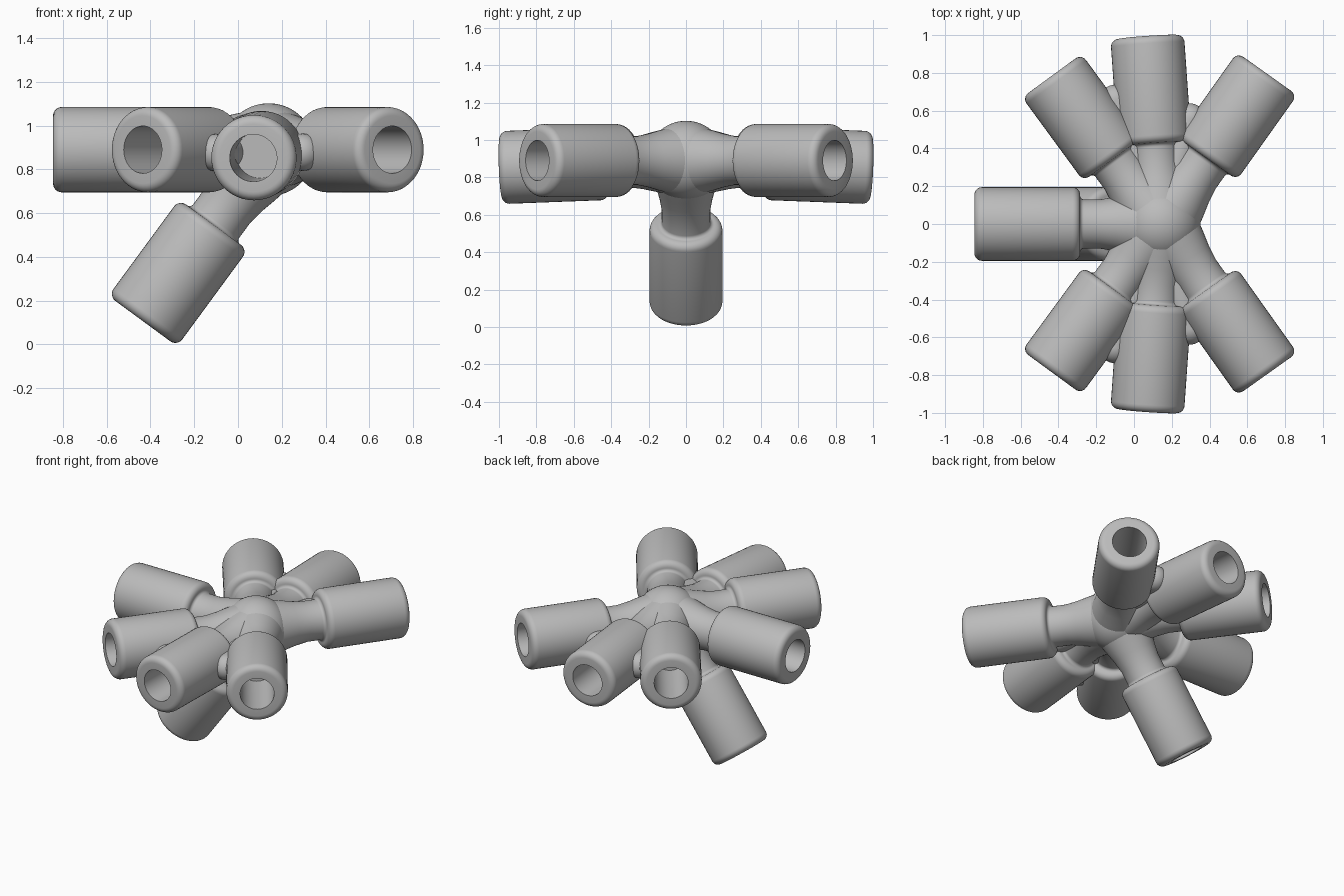
import bpy
import bmesh
from math import cos, sin, pi
from mathutils import Matrix, Vector

cube = bpy.data.objects.get("Cube")
if cube:
    bpy.data.objects.remove(cube, do_unlink=True)

grey = bpy.data.materials.new("plain grey")
grey.use_nodes = True
grey.diffuse_color = (0.5, 0.5, 0.5, 1)
grey.node_tree.nodes["Principled BSDF"].inputs["Base Color"].default_value = grey.diffuse_color

HUB = Vector((0.14, 0, 0.89))
HUB_R, ARM_R, SLEEVE_R, BORE_R = 0.212, 0.13, 0.195, 0.108
SLEEVE_START, BORE_DEPTH, ROUND = 0.425, 0.42, 0.04
parts = []


def arc(radius, along, size, start, end, steps=6):
    """Quarter-round points as (radius, distance along the axis)."""
    angles = [start + (end - start) * i / steps for i in range(steps + 1)]
    return [(radius + size * cos(a), along + size * sin(a)) for a in angles]


def lathe(name, profile, direction):
    """Turn a profile about an axis that leaves the hub centre."""
    bm = bmesh.new()
    verts = [bm.verts.new((r, 0, z)) for r, z in profile]
    edges = [bm.edges.new(pair) for pair in zip(verts, verts[1:])]
    bmesh.ops.spin(bm, geom=verts + edges, cent=(0, 0, 0), axis=(0, 0, 1),
                   angle=2 * pi, steps=48)
    bmesh.ops.remove_doubles(bm, verts=bm.verts[:], dist=0.0001)
    bmesh.ops.recalc_face_normals(bm, faces=bm.faces[:])
    turn = direction.to_track_quat('Z', 'Y').to_matrix().to_4x4()
    bm.transform(Matrix.Translation(HUB) @ turn)
    mesh = bpy.data.meshes.new(name)
    bm.to_mesh(mesh)
    bm.free()
    mesh.materials.append(grey)
    obj = bpy.data.objects.new(name, mesh)
    bpy.context.collection.objects.link(obj)
    parts.append(obj)


def add_socket(name, end):
    """Arm flared at the hub, with a round-rimmed sleeve bored from its end."""
    path = Vector(end) - HUB
    length = path.length
    inner = SLEEVE_R - ROUND
    profile = [(0, 0), (0.175, 0.1), (0.16, 0.17), (0.143, 0.24), (ARM_R, 0.32)]
    profile += arc(ARM_R + 0.02, SLEEVE_START - 0.02, 0.02, pi, pi / 2)
    profile += arc(inner, SLEEVE_START + ROUND, ROUND, -pi / 2, 0)
    profile += arc(inner, length - ROUND, ROUND, 0, pi / 2)
    profile += [(BORE_R, length), (BORE_R, length - BORE_DEPTH), (0, length - BORE_DEPTH)]
    lathe(name, profile, path)
    return path.normalized()


def add_web(name, first, second, reach):
    """Blunt filler that softens the crease between two sleeves."""
    size = 0.085
    profile = [(0, 0.3), (size, 0.3)] + arc(0, reach - size, size, 0, pi / 2, 10)
    lathe(name, profile, first + second)


# Central ball
lathe("hub", arc(0, 0, HUB_R, -pi / 2, pi / 2, 32), Vector((0, 0, 1)))

# Sockets on the centre plane
add_socket("right_socket", (-0.845, 0, 0.89))
add_socket("lower_socket", (-0.435, 0, 0.107))

# Mirrored fan of three sockets at the front and back
for side, label in ((-1, "front"), (1, "back")):
    middle = add_socket(label + "_socket", (0.07, side * 0.99, 0.852))
    left = add_socket(label + "_left_socket", (0.705, side * 0.795, 0.89))
    right = add_socket(label + "_right_socket", (-0.435, side * 0.785, 0.89))
    add_web(label + "_left_web", middle, left, 0.66)
    add_web(label + "_right_web", middle, right, 0.78)

# Smooth sides with crisp bore edges
bpy.ops.object.select_all(action='DESELECT')
for obj in parts:
    obj.select_set(True)
bpy.context.view_layer.objects.active = parts[0]
bpy.ops.object.shade_smooth_by_angle(angle=0.9)
